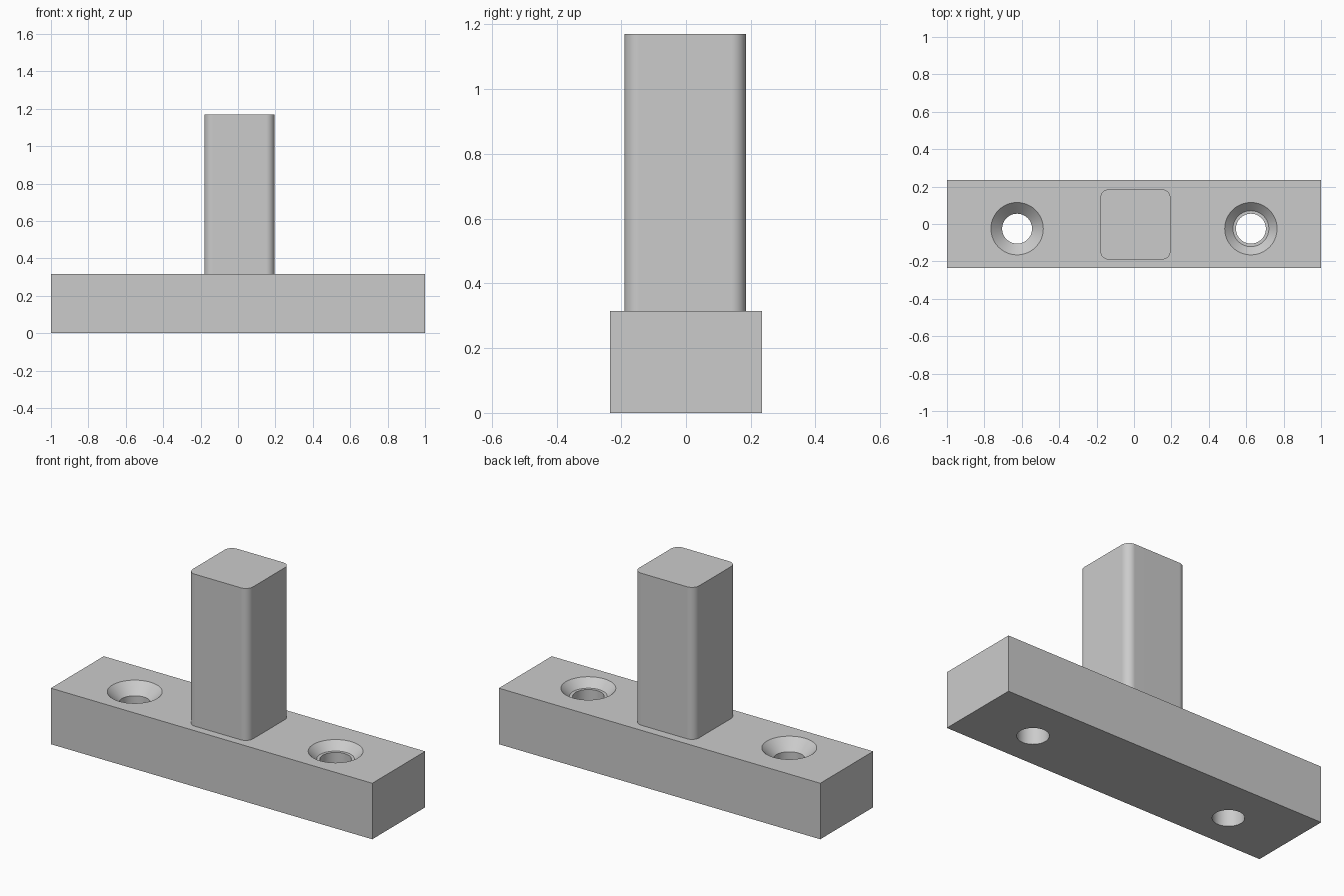
import bpy, bmesh, math
from mathutils import Matrix, Vector

cube = bpy.data.objects.get("Cube")
if cube:
    bpy.data.objects.remove(cube, do_unlink=True)

grey = bpy.data.materials.new("plain grey")
grey.use_nodes = True
GREY = (0.6, 0.6, 0.6, 1)
grey.diffuse_color = GREY
grey.node_tree.nodes["Principled BSDF"].inputs["Base Color"].default_value = GREY


def add_object(name, bm):
    bmesh.ops.recalc_face_normals(bm, faces=bm.faces)
    mesh = bpy.data.meshes.new(name)
    bm.to_mesh(mesh)
    bm.free()
    obj = bpy.data.objects.new(name, mesh)
    bpy.context.collection.objects.link(obj)
    mesh.materials.append(grey)
    return obj


def add_box(name, low, high, corner_radius=0):
    low, high = Vector(low), Vector(high)
    bm = bmesh.new()
    bmesh.ops.create_cube(bm, size=1)
    bmesh.ops.scale(bm, vec=high - low, verts=bm.verts)
    bmesh.ops.translate(bm, vec=(low + high) / 2, verts=bm.verts)
    if corner_radius:
        upright = [e for e in bm.edges
                   if abs(e.verts[0].co.z - e.verts[1].co.z) > 0.1]
        bmesh.ops.bevel(bm, geom=upright, offset=corner_radius, segments=8,
                        profile=0.5, affect='EDGES')
    return add_object(name, bm)


def add_lathe(name, profile, centre, sides=64):
    """Closed solid of rings, from (radius, height) pairs."""
    bm = bmesh.new()
    rings = []
    for radius, z in profile:
        ring = bmesh.ops.create_circle(
            bm, segments=sides, radius=radius,
            matrix=Matrix.Translation((centre[0], centre[1], z)))
        rings.append(ring["verts"])
    for a, b in zip(rings, rings[1:]):
        for i in range(sides):
            j = (i + 1) % sides
            bm.faces.new((a[i], a[j], b[j], b[i]))
    bm.faces.new(rings[0])
    bm.faces.new(rings[-1])
    return add_object(name, bm)


def smooth(obj):
    bpy.ops.object.select_all(action='DESELECT')
    obj.select_set(True)
    bpy.context.view_layer.objects.active = obj
    bpy.ops.object.shade_smooth_by_angle(angle=math.radians(30))


# Base bar and post
TOP = 0.315
base = add_box("base_bar", (-1, -0.235, 0), (1, 0.235, TOP))
post = add_box("post", (-0.18, -0.19, TOP), (0.195, 0.185, 1.17), 0.045)

# Countersunk screw holes; the left one has a small ledge under its cone
OUTER, BORE, LEDGE, OVER = 0.14, 0.08, 0.096, 0.02
for side, name, neck in ((-1, "right", BORE), (1, "left", LEDGE)):
    floor = TOP - (OUTER - neck)
    profile = [(BORE, -OVER), (BORE, floor)]
    if neck > BORE:
        profile.append((neck, floor))
    profile.append((OUTER + OVER, TOP + OVER))
    cutter = add_lathe(name + "_hole_cutter", profile, (side * 0.625, -0.025))
    cutter.hide_render = True
    cut = base.modifiers.new(name + "_hole", 'BOOLEAN')
    cut.operation, cut.solver, cut.object = 'DIFFERENCE', 'EXACT', cutter
    bpy.context.view_layer.objects.active = base
    bpy.ops.object.modifier_apply(modifier=cut.name)
    bpy.data.objects.remove(cutter, do_unlink=True)

# Smooth the rounded surfaces, keeping flat faces flat
for obj in (base, post):
    smooth(obj)
    weighted = obj.modifiers.new("flat_faces", 'WEIGHTED_NORMAL')
    weighted.keep_sharp = True
